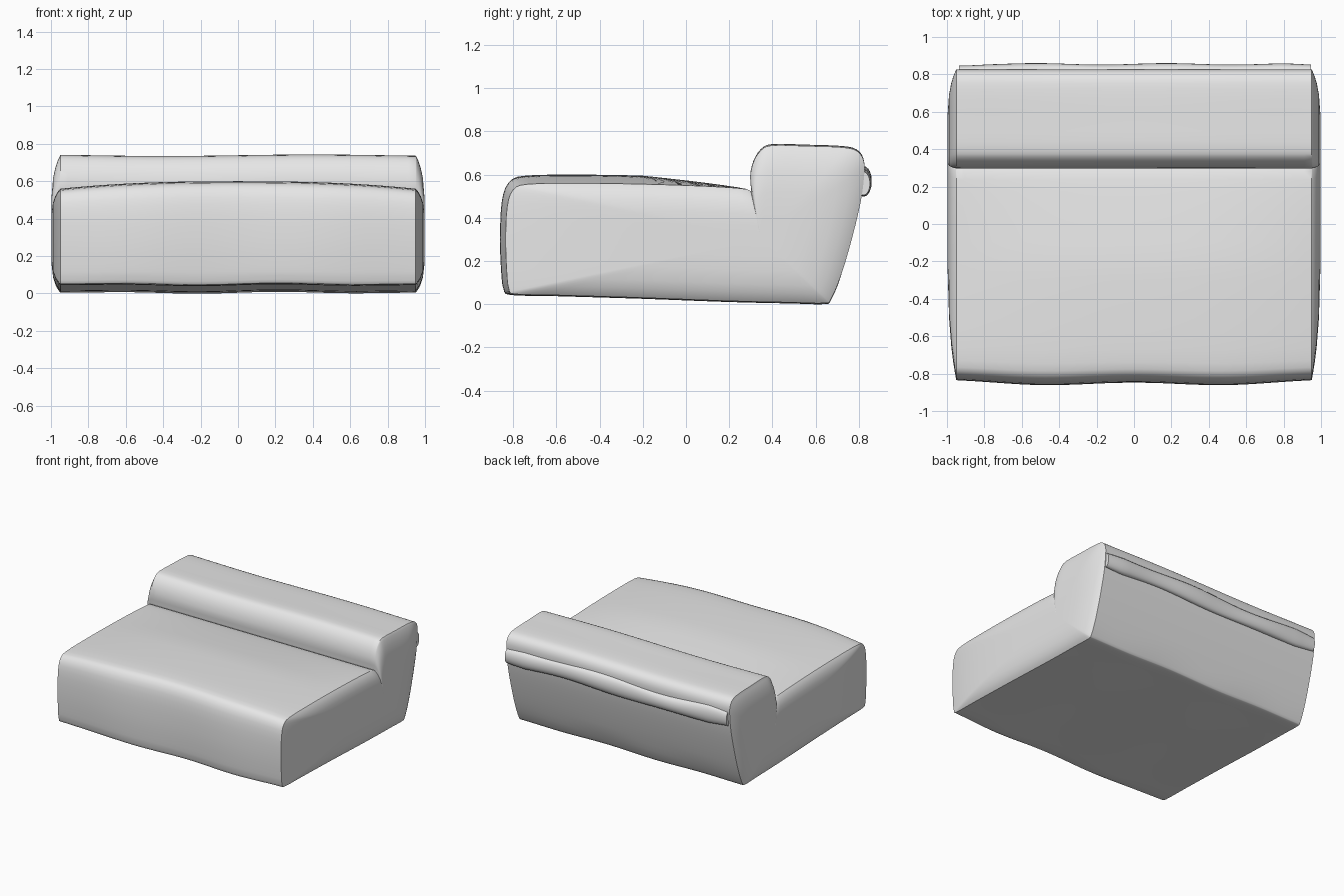
import bpy
import bmesh
import math
from mathutils import Vector

if "Cube" in bpy.data.objects:
    bpy.data.objects.remove(bpy.data.objects["Cube"], do_unlink=True)

HALF = 0.95      # where the end panels are sewn on
BULGE = 0.048    # how far the end panels puff out

grey = bpy.data.materials.new("fabric_grey")
grey.use_nodes = True
grey.diffuse_color = (0.8, 0.8, 0.8, 1)
grey.node_tree.nodes["Principled BSDF"].inputs["Base Color"].default_value = (0.8, 0.8, 0.8, 1)


def rounded(points, steps=3):
    """Closed smooth curve through the points."""
    out, n = [], len(points)
    for i in range(n):
        a, b, c, d = (Vector(points[(i + k) % n]) for k in (-1, 0, 1, 2))
        for s in range(steps):
            t = s / steps
            out.append(0.5 * (2 * b + (c - a) * t + (2 * a - 5 * b + 4 * c - d) * t * t
                              + (3 * b - a - 3 * c + d) * t ** 3))
    return out


def bridge(bm, ring_a, ring_b):
    n = len(ring_a)
    for i in range(n):
        j = (i + 1) % n
        bm.faces.new((ring_a[i], ring_a[j], ring_b[j], ring_b[i]))


def finish(bm, name, angle):
    bmesh.ops.recalc_face_normals(bm, faces=bm.faces)
    mesh = bpy.data.meshes.new(name)
    bm.to_mesh(mesh)
    bm.free()
    mesh.materials.append(grey)
    obj = bpy.data.objects.new(name, mesh)
    bpy.context.collection.objects.link(obj)
    bpy.ops.object.select_all(action="DESELECT")
    obj.select_set(True)
    bpy.context.view_layer.objects.active = obj
    bpy.ops.object.shade_smooth_by_angle(angle=math.radians(angle))


def stuffing(x, y, z):
    """Soft crown on the seat, puffed front and gentle ripples."""
    u = abs(x) / HALF
    swell = 1 - u ** 2.5
    height = min(1, max(0, (z - 0.3) / 0.25))
    if y < 0.29:
        depth = min(1, (0.29 - y) / 0.5)
        z += 0.04 * swell * height * depth
    elif z > 0.6:
        z += 0.004 * math.sin(4 * x)
    front = max(0, (-y - 0.6) / 0.25)
    y -= front * (1 - u ** 4) * (0.022 - 0.008 * math.cos(6.3 * x))
    if z < 0.1:
        z += 0.005 * math.sin(7 * x) * swell
    return x, y, z


# Body: side outline of seat and backrest swept across the width
outline = rounded([
    (-0.79, 0.047), (-0.6, 0.042), (-0.2, 0.03), (0.2, 0.015), (0.5, 0.008),
    (0.64, 0.005), (0.672, 0.025), (0.72, 0.14), (0.77, 0.31), (0.81, 0.48),
    (0.825, 0.6), (0.822, 0.67), (0.79, 0.713), (0.72, 0.729), (0.55, 0.735),
    (0.4, 0.738), (0.347, 0.715), (0.312, 0.66), (0.297, 0.59), (0.302, 0.515),
    (0.28, 0.533), (0.1, 0.546), (-0.2, 0.556), (-0.5, 0.56), (-0.73, 0.556),
    (-0.8, 0.53), (-0.828, 0.45), (-0.835, 0.3), (-0.83, 0.15), (-0.82, 0.07),
])

bm = bmesh.new()
columns = 48
rings = []
for i in range(columns + 1):
    x = -HALF + 2 * HALF * i / columns
    rings.append([bm.verts.new(stuffing(x, p.x, p.y)) for p in outline])
for a, b in zip(rings, rings[1:]):
    bridge(bm, a, b)

# Puffed end panels on both sides
centre = Vector((0.35, 0.3))
for side, edge in ((-1, rings[0]), (1, rings[-1])):
    last = edge
    for s in (0.985, 0.96, 0.92, 0.85, 0.72, 0.5, 0.25):
        x = side * (HALF + BULGE * (1 - s ** 5))
        flat = [centre + (p - centre) * s for p in outline]
        ring = [bm.verts.new((x, q.x, q.y)) for q in flat]
        bridge(bm, last, ring)
        last = ring
    tip = bm.verts.new((side * (HALF + BULGE), centre.x, centre.y))
    for i in range(len(last)):
        bm.faces.new((last[i], last[(i + 1) % len(last)], tip))
finish(bm, "seat_and_backrest", 40)

# Rolled flap along the upper back
bm = bmesh.new()
rings = []
sides = 20
for i in range(columns + 1):
    t = i / columns
    x = -0.935 + 1.88 * t
    taper = 0.8 + 0.2 * min(1, 12 * t, 12 * (1 - t))
    thick = taper * (0.034 + 0.004 * math.sin(9 * x))
    tall = taper * (0.062 + 0.006 * math.sin(7 * x + 1))
    mid = 0.567 + 0.008 * math.sin(5 * x)
    ring = []
    for k in range(sides):
        a = math.tau * k / sides
        ring.append(bm.verts.new((x, 0.822 + thick * math.cos(a), mid + tall * math.sin(a))))
    rings.append(ring)
for a, b in zip(rings, rings[1:]):
    bridge(bm, a, b)
bm.faces.new(rings[0])
bm.faces.new(rings[-1])
finish(bm, "back_roll", 45)
